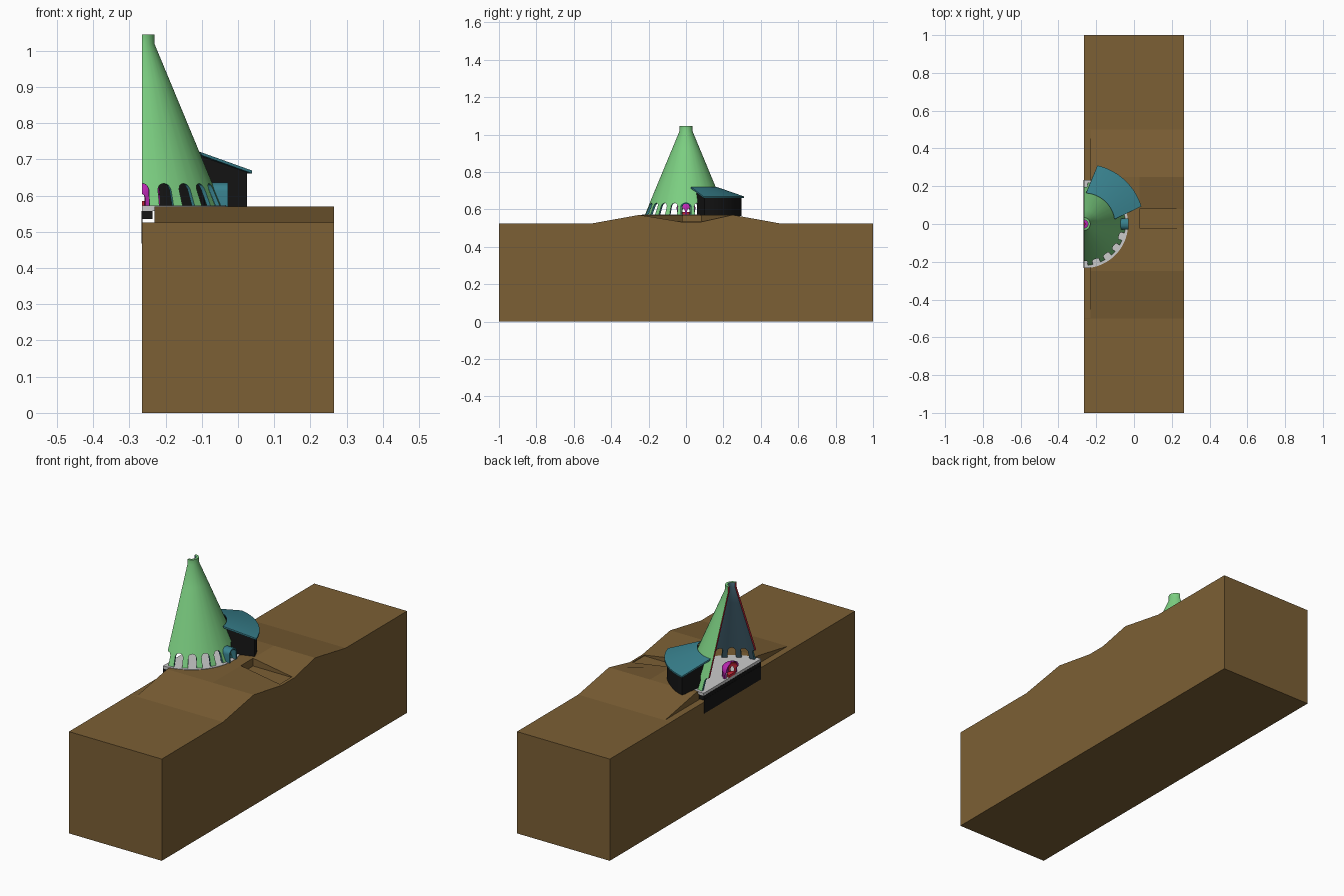
import bpy, bmesh
from math import sin, cos, pi, radians, sqrt

if "Cube" in bpy.data.objects:
    bpy.data.objects.remove(bpy.data.objects["Cube"])

CX = -0.265          # cut plane and cone axis
FLOOR = 0.572


def material(name, c):
    m = bpy.data.materials.new(name)
    m.diffuse_color = (*c, 1)
    m.use_nodes = True
    m.node_tree.nodes["Principled BSDF"].inputs["Base Color"].default_value = m.diffuse_color
    return m


EARTH = material("earth", (0.20, 0.115, 0.035))
GREEN = material("green_brick", (0.20, 0.62, 0.22))
BLUE = material("blue_inside", (0.09, 0.20, 0.27))
TEAL = material("teal_roof", (0.04, 0.22, 0.27))
BLACK = material("black_wall", (0.008, 0.008, 0.008))
PINK = material("magenta_brick", (0.5, 0.02, 0.45))
RED = material("red_core", (0.6, 0.02, 0.04))


def finish(name, bm, mats, smooth=None):
    bmesh.ops.remove_doubles(bm, verts=bm.verts, dist=1e-5)
    me = bpy.data.meshes.new(name)
    bm.to_mesh(me)
    bm.free()
    ob = bpy.data.objects.new(name, me)
    bpy.context.collection.objects.link(ob)
    for m in mats:
        me.materials.append(m)
    if smooth:
        bpy.ops.object.select_all(action='DESELECT')
        ob.select_set(True)
        bpy.context.view_layer.objects.active = ob
        bpy.ops.object.shade_smooth_by_angle(angle=radians(smooth))
    return ob


def face(bm, pts, mat=0):
    f = bm.faces.new([bm.verts.new(p) for p in pts])
    f.material_index = mat
    return f


def pol(r, a, z):
    return (CX + r * cos(a), r * sin(a), z)


def box(name, x0, x1, y0, y1, z0, z1, mat=None):
    bm = bmesh.new()
    bmesh.ops.create_cube(bm, size=1)
    for v in bm.verts:
        v.co = (x1 if v.co.x > 0 else x0, y1 if v.co.y > 0 else y0, z1 if v.co.z > 0 else z0)
    return finish(name, bm, [mat] if mat else [])


def sector(name, prof, a0, a1, n, mats, smooth=30):
    """Closed (r, z) profile swept through an arc, with end caps."""
    bm = bmesh.new()
    m = len(prof)
    for i in range(n):
        s, t = a0 + (a1 - a0) * i / n, a0 + (a1 - a0) * (i + 1) / n
        for j in range(m):
            (r, z), (q, w) = prof[j], prof[(j + 1) % m]
            if max(r, q) < 1e-6:
                continue
            p = [pol(r, s, z), pol(r, t, z), pol(q, t, w), pol(q, s, w)]
            if r < 1e-6:
                p = p[1:]
            elif q < 1e-6:
                p = p[:3]
            face(bm, p)
    for a in (a0, a1):
        face(bm, [pol(r, a, z) for r, z in prof])
    bmesh.ops.remove_doubles(bm, verts=bm.verts, dist=1e-5)
    bmesh.ops.recalc_face_normals(bm, faces=bm.faces)
    return finish(name, bm, mats, smooth)


def arcade(name, rad, z0, spring, crown, levels, thick, n, frac, mats):
    """Half round wall with n arched bays; half arches at the cut plane."""
    bm = bmesh.new()
    pitch = pi / n
    hw = pitch * frac / 2
    pts = []
    for k in range(n + 1):
        c = -pi / 2 + k * pitch
        if k > 0:
            pts.append((c - hw, z0))
        for s in range(9):
            u = -1 + s / 4
            if (k == 0 and u < 0) or (k == n and u > 0):
                continue
            pts.append((c + u * hw, spring + (crown - spring) * sqrt(1 - u * u)))
        if k < n:
            pts.append((c + hw, z0))

    def P(a, z, inner):
        return pol(max(rad(z) - thick * inner, 0.0005), a, z)

    for (a, za), (b, zb) in zip(pts, pts[1:]):
        face(bm, [P(a, za, 0), P(a, za, 1), P(b, zb, 1), P(b, zb, 0)], 1)
        if b - a < 1e-6:
            continue
        for lo, hi in zip([None] + levels, levels):
            l0, l1 = (za, zb) if lo is None else (lo, lo)
            face(bm, [P(a, l0, 0), P(b, l1, 0), P(b, hi, 0), P(a, hi, 0)], 0)
            face(bm, [P(a, l0, 1), P(a, hi, 1), P(b, hi, 1), P(b, l1, 1)], 2)
        t = levels[-1]
        face(bm, [P(a, t, 0), P(b, t, 0), P(b, t, 1), P(a, t, 1)], 0)
    for a, z in (pts[0], pts[-1]):
        zz = [z] + levels
        for l, h in zip(zz, zz[1:]):
            face(bm, [P(a, l, 0), P(a, h, 0), P(a, h, 1), P(a, l, 1)], 3)
    return finish(name, bm, mats, 30)


# Ground block with a low mound, dipping on the right edge
xs = [CX, 0.03, 0.265]
ys = [-1, -0.5, -0.25, -0.02, 0.08, 0.25, 0.5, 1]
bm = bmesh.new()


def ground(x, y):
    if abs(y) >= 0.5:
        return 0.525
    return 0.532 if x > 0.2 and abs(y) < 0.2 else 0.57


def top(x, y):
    return (x, y, ground(x, y))


for y0, y1 in zip(ys, ys[1:]):
    for x0, x1 in zip(xs, xs[1:]):
        face(bm, [top(x0, y0), top(x1, y0), top(x1, y1), top(x0, y1)])
        face(bm, [(x0, y0, 0), (x0, y1, 0), (x1, y1, 0), (x1, y0, 0)])
    for x in (xs[0], xs[-1]):
        face(bm, [(x, y0, 0), (x, y1, 0), top(x, y1), top(x, y0)])
for y in (-1, 1):
    for x0, x1 in zip(xs, xs[1:]):
        face(bm, [(x0, y, 0), (x1, y, 0), top(x1, y), top(x0, y)])
bmesh.ops.remove_doubles(bm, verts=bm.verts, dist=1e-5)
bmesh.ops.recalc_face_normals(bm, faces=bm.faces)
terrain = finish("ground_block", bm, [EARTH])

# Cut the section strip and the entrance ramp
for dims in ((-0.4, -0.23, -0.52, 0.52, 0.5255, 0.8), (0.03, 0.252, -0.02, 0.08, 0.53, 0.8)):
    cut = box("ground_cutter", *dims)
    cut.hide_render = True
    mod = terrain.modifiers.new("cut", 'BOOLEAN')
    mod.operation, mod.object, mod.solver = 'DIFFERENCE', cut, 'EXACT'
    bpy.context.view_layer.objects.active = terrain
    bpy.ops.object.modifier_apply(modifier=mod.name)
    bpy.data.objects.remove(cut)

# Round floor and the flue walls under it
sector("floor_slab", [(0, 0.558), (0.234, 0.558), (0.234, FLOOR), (0, FLOOR)], -pi / 2, pi / 2, 40, [])
box("flue_wall", CX - 0.001, -0.236, -0.232, 0.232, 0.535, 0.558, BLACK)
box("flue_face", CX - 0.002, CX + 0.001, -0.232, 0.232, 0.467, 0.54, BLACK)


# Half cone on an arcade
def cone_r(z):
    return 0.034 if z > 1.02 else 0.034 + (1.02 - z) * 0.415


arcade("cone", cone_r, FLOOR, 0.618, 0.633, [0.645, 0.72, 0.82, 0.92, 1.02, 1.045],
       0.012, 10, 0.6, [GREEN, TEAL, BLUE, RED])


# Furnace: small arcade with a domed cap
def dome_r(z):
    return 0.05 if z < 0.61 else 0.05 * sqrt(max(0.05, 1 - ((z - 0.61) / 0.034) ** 2))


arcade("furnace", dome_r, FLOOR, 0.592, 0.604, [0.61, 0.62, 0.63, 0.637, 0.642],
       0.01, 5, 0.6, [PINK, PINK, RED, PINK])
sector("furnace_core", [(0, FLOOR), (0.026, FLOOR), (0.026, 0.585), (0, 0.585)],
       -pi / 2, pi / 2, 16, [RED])

# Arched entrance porch
bm = bmesh.new()
x0, x1 = -0.08, -0.028


def arch(w, h):
    mid = [(w * cos(i * pi / 10), 0.612 + h * sin(i * pi / 10)) for i in range(11)]
    return [(w, FLOOR - 0.004)] + mid + [(-w, FLOOR - 0.004)]


o, n = arch(0.03, 0.024), arch(0.023, 0.017)
for i in range(len(o) - 1):
    a, b, c, d = o[i], o[i + 1], n[i + 1], n[i]
    face(bm, [(x0, *a), (x1, *a), (x1, *b), (x0, *b)])
    face(bm, [(x0, *d), (x0, *c), (x1, *c), (x1, *d)])
    face(bm, [(x1, *a), (x1, *d), (x1, *c), (x1, *b)])
    face(bm, [(x0, *a), (x0, *b), (x0, *c), (x0, *d)])
finish("entrance_porch", bm, [TEAL], 30)

# Curved lean-to: black walls and a sloping teal roof
shed_a, shed_b = radians(19), radians(75)
sector("shed_walls", [(0.185, 0.565), (0.307, 0.565), (0.307, 0.664), (0.165, 0.711)],
       shed_a, shed_b, 14, [BLACK])
bm = bmesh.new()
N = 14
for i in range(N):
    q = []
    for k in (i / N, (i + 1) / N):
        ai, ao = radians(9 + 77 * k), radians(17 + 60 * k)
        q.append([pol(0.167, ai, 0.711), pol(0.318, ao, 0.661),
                  pol(0.318, ao, 0.669), pol(0.164, ai, 0.72)])
    for j in range(4):
        face(bm, [q[0][j], q[0][(j + 1) % 4], q[1][(j + 1) % 4], q[1][j]])
    if i == 0:
        face(bm, q[0])
    if i == N - 1:
        face(bm, q[1])
bmesh.ops.remove_doubles(bm, verts=bm.verts, dist=1e-5)
bmesh.ops.recalc_face_normals(bm, faces=bm.faces)
finish("shed_roof", bm, [TEAL], 30)
